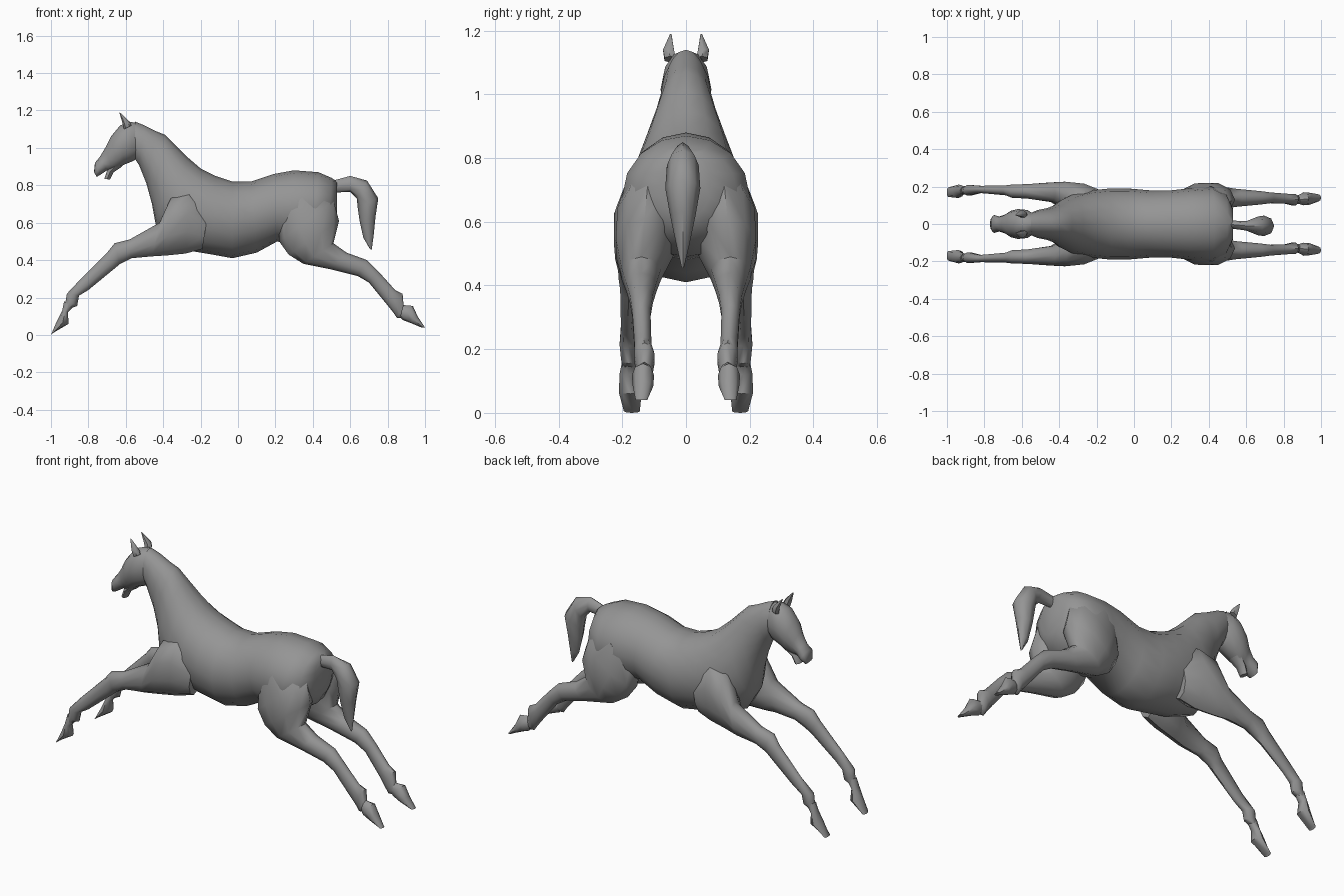
import bpy
import bmesh
import math
from mathutils import Vector

default_cube = bpy.data.objects.get("Cube")
if default_cube:
    bpy.data.objects.remove(default_cube, do_unlink=True)

# One plain coat colour
coat = bpy.data.materials.new("coat grey")
coat.use_nodes = True
coat_colour = (0.3, 0.3, 0.3, 1)
coat.diffuse_color = coat_colour
coat.node_tree.nodes["Principled BSDF"].inputs["Base Color"].default_value = coat_colour


def loft(name, sections, sides=12, mirrored=False):
    """Skin elliptical sections given in hundredths of a unit:
    upper x, upper z, lower x, lower z, centre y, half width."""
    mesh = bpy.data.meshes.new(name)
    bm = bmesh.new()
    rings = []
    for section in sections:
        ux, uz, lx, lz, y, width = (value / 100 for value in section)
        upper, lower = Vector((ux, y, uz)), Vector((lx, y, lz))
        centre, radius = (upper + lower) / 2, (upper - lower) / 2
        ring = []
        for step in range(sides):
            angle = math.tau * step / sides
            side = Vector((0, width * math.sin(angle), 0))
            ring.append(bm.verts.new(centre + radius * math.cos(angle) + side))
        rings.append(ring)
    for near, far in zip(rings, rings[1:]):
        for i in range(sides):
            j = (i + 1) % sides
            bm.faces.new((near[i], near[j], far[j], far[i]))
    bm.faces.new(rings[0])
    bm.faces.new(rings[-1])
    bmesh.ops.recalc_face_normals(bm, faces=bm.faces)
    bm.to_mesh(mesh)
    bm.free()
    mesh.materials.append(coat)
    part = bpy.data.objects.new(name, mesh)
    bpy.context.collection.objects.link(part)

    # Smooth shading with only the hard folds kept crisp
    bpy.ops.object.select_all(action="DESELECT")
    part.select_set(True)
    bpy.context.view_layer.objects.active = part
    bpy.ops.object.shade_smooth_by_angle(angle=math.radians(50))

    # Paired parts are reflected across the body's long centre plane
    if mirrored:
        mirror = part.modifiers.new("other side", "MIRROR")
        mirror.use_axis = (False, True, False)
    return part


# Trunk and neck, from the rump to the poll
loft("trunk_and_neck", [
    (53, 82, 53, 61, 0, 8),
    (50, 84, 49, 55, 0, 16),
    (43, 87, 40, 49, 0, 20),
    (30, 88, 28, 48, 0, 19),
    (19, 86, 21, 50, 0, 18),
    (7, 82, 10, 44, 0, 18),
    (-3, 82, -3, 41, 0, 19),
    (-12, 85, -14, 43, 0, 19),
    (-20, 89, -26, 45, 0, 18),
    (-27, 95, -38, 49, 0, 16),
    (-33, 101, -44, 59, 0, 13),
    (-39, 107, -46, 70, 0, 10),
    (-44, 109, -49, 81, 0, 8.5),
    (-50, 112, -53, 91, 0, 7.5),
    (-55, 114, -55, 94, 0, 6),
], sides=16)

# Head, from behind the cheeks to the nose
loft("head", [
    (-53, 113, -53, 95, 0, 5),
    (-58, 114, -56, 93, 0, 7.5),
    (-63, 112, -61, 91, 0, 8),
    (-68, 106, -64, 89, 0, 7),
    (-71, 100, -67, 88, 0, 5),
    (-74, 95, -70, 88, 0, 4),
    (-76.5, 92, -73, 86, 0, 4.8),
    (-77, 87, -75.5, 84.5, 0, 3),
])

# Open lower jaw
loft("lower_jaw", [
    (-66, 93, -62, 90, 0, 4),
    (-70, 88, -66.5, 87, 0, 3),
    (-71.5, 83.5, -68.5, 83, 0, 2.5),
], sides=8)

# Pointed ears
loft("ear", [
    (-57, 112, -61, 110, 5, 2),
    (-58, 114, -62, 114, 5.5, 2),
    (-62.5, 118.5, -63.5, 119, 4.8, 0.3),
], sides=6, mirrored=True)

# Tail, arched from the dock and hanging to a point
loft("tail", [
    (49, 82, 49, 76, 0, 2),
    (60, 85, 60, 76.5, -1, 2.5),
    (69, 82.5, 63.5, 73, -1, 5),
    (75, 73, 64, 68, -1, 5.5),
    (73.5, 63, 65, 61, -1, 4),
    (72.5, 53, 67, 52, -1, 2),
    (71.5, 45.5, 70.5, 46, -1, 0.4),
], sides=8)

# Foreleg, from the shoulder to the pastern
loft("foreleg", [
    (-16, 66, -19, 46, 12, 6),
    (-26, 77, -28, 43.5, 13, 9),
    (-36, 73, -38, 42.5, 15, 8),
    (-42, 60, -46, 42, 17, 5.5),
    (-58, 51, -57, 41, 17.5, 4),
    (-66, 49, -63, 38, 17.5, 3.8),
    (-70, 44, -66, 35.5, 18, 2.8),
    (-84, 30, -80, 24, 18.5, 2),
    (-91.5, 22, -85, 21, 18, 3),
    (-92, 19, -86, 15.5, 18, 2.5),
    (-93, 14, -90, 14, 18, 2),
], sides=10, mirrored=True)

# Fore hoof, widening from the pastern to a slanted toe
loft("fore_hoof", [
    (-93, 18, -88, 15, 18, 2),
    (-94, 13, -91, 12, 18, 2.8),
    (-97, 7, -90.5, 6, 17.5, 3.6),
    (-100, 0, -99, 1, 17, 2.5),
], sides=8, mirrored=True)

# Hind leg, from the haunch to the pastern
loft("hind_leg", [
    (40, 80, 22, 60, 10, 9),
    (51, 72, 22, 50, 12, 10),
    (54, 61, 27, 43, 13, 9.5),
    (51, 49, 35, 38, 14, 6.5),
    (58, 44, 50, 35, 14, 5),
    (69, 40, 64, 31.5, 14, 3.8),
    (75, 34, 70, 28, 14, 3),
    (84, 24, 79, 17, 13.5, 2.8),
    (88, 22, 83, 12, 13, 3.3),
    (88.5, 16, 85, 9, 13, 2.5),
    (90, 15, 87, 9, 13, 2),
], sides=10, mirrored=True)

# Hind hoof, trailing with its toe pointed back
loft("hind_hoof", [
    (88, 16, 86, 10, 13, 2),
    (93.5, 15.5, 88, 8, 13.5, 3.5),
    (96, 10, 92, 6.5, 13.5, 3.2),
    (100, 4, 98, 4, 14, 1.8),
], sides=8, mirrored=True)
